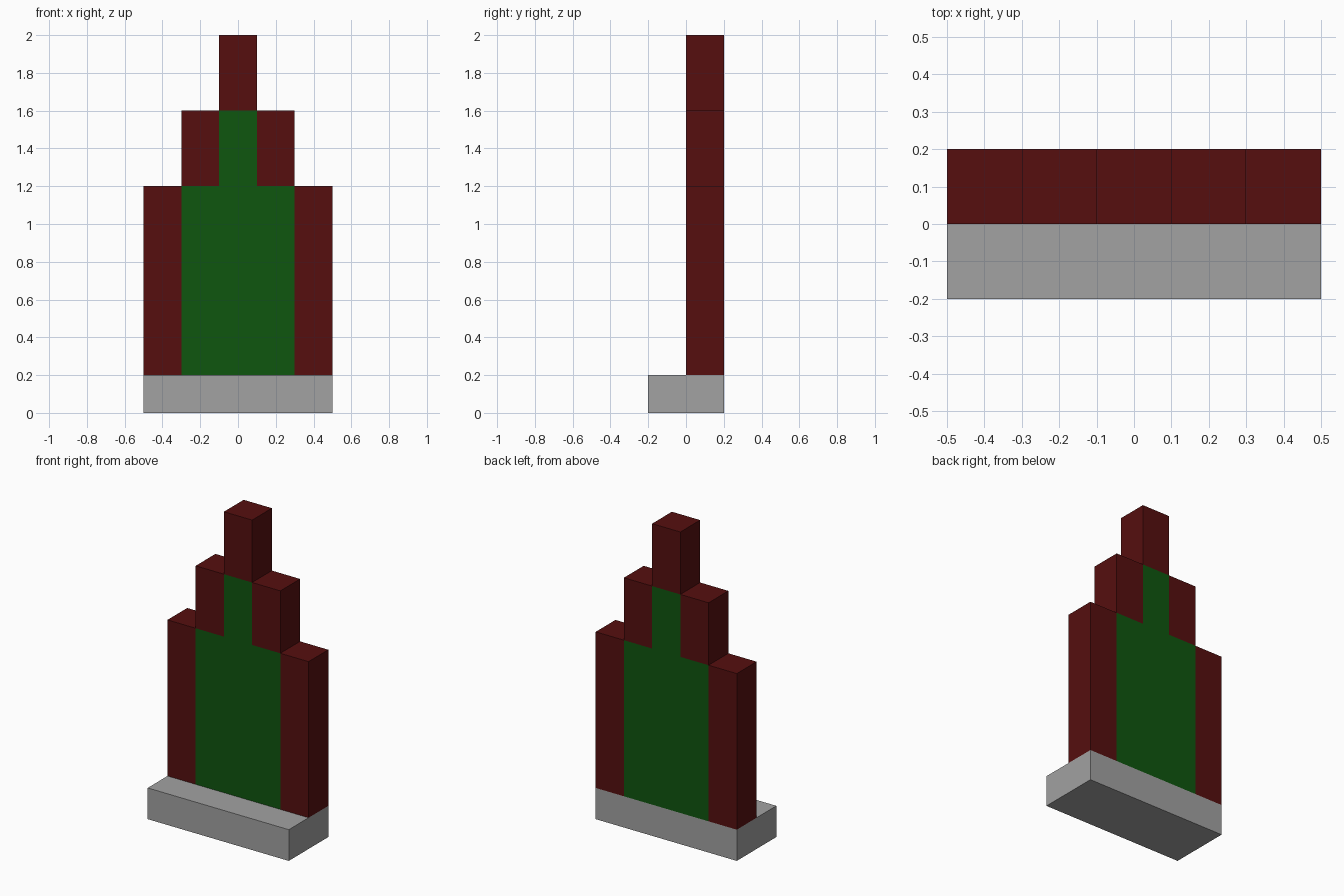
import bpy, bmesh

if "Cube" in bpy.data.objects:
    bpy.data.objects.remove(bpy.data.objects["Cube"])


def material(name, rgb):
    m = bpy.data.materials.new(name)
    m.diffuse_color = (*rgb, 1.0)
    m.use_nodes = True
    m.node_tree.nodes["Principled BSDF"].inputs["Base Color"].default_value = m.diffuse_color
    return m


red = material("dark red", (0.092, 0.0047, 0.0047))
green = material("dark green", (0.0047, 0.092, 0.0047))
grey = material("grey", (0.36, 0.36, 0.36))


def finish(bm, name, mats):
    bmesh.ops.recalc_face_normals(bm, faces=bm.faces)
    mesh = bpy.data.meshes.new(name)
    bm.to_mesh(mesh)
    bm.free()
    for m in mats:
        mesh.materials.append(m)
    obj = bpy.data.objects.new(name, mesh)
    bpy.context.collection.objects.link(obj)


# Base slab
bm = bmesh.new()
bmesh.ops.create_cube(bm, size=1)
bmesh.ops.scale(bm, vec=(1.0, 0.4, 0.2), verts=bm.verts)
bmesh.ops.translate(bm, vec=(0, 0, 0.1), verts=bm.verts)
finish(bm, "base", [grey])

# Stepped board: cells of the front outline, extruded back
xs = [-0.5, -0.3, -0.1, 0.1, 0.3, 0.5]
zs = [0.2, 1.2, 1.6, 2.0]
bm = bmesh.new()
for col in range(5):
    top_row = 2 - abs(col - 2)
    for row in range(top_row + 1):
        x0, x1, z0, z1 = xs[col], xs[col + 1], zs[row], zs[row + 1]
        bm.faces.new([bm.verts.new((x, 0, z)) for x, z in
                      ((x0, z0), (x1, z0), (x1, z1), (x0, z1))])
bmesh.ops.remove_doubles(bm, verts=bm.verts, dist=0.001)
ext = bmesh.ops.extrude_face_region(bm, geom=bm.faces[:], use_keep_orig=True)
bmesh.ops.translate(bm, vec=(0, 0.2, 0),
                    verts=[v for v in ext["geom"] if isinstance(v, bmesh.types.BMVert)])
bm.normal_update()

# Green inner target on front and back, one step inside the red rim
for f in bm.faces:
    c = f.calc_center_median()
    limit = 0.3 if c.z < 1.2 else 0.1
    f.material_index = int(abs(f.normal.y) > 0.9 and abs(c.x) < limit and c.z < 1.6)
finish(bm, "stepped_board", [red, green])
